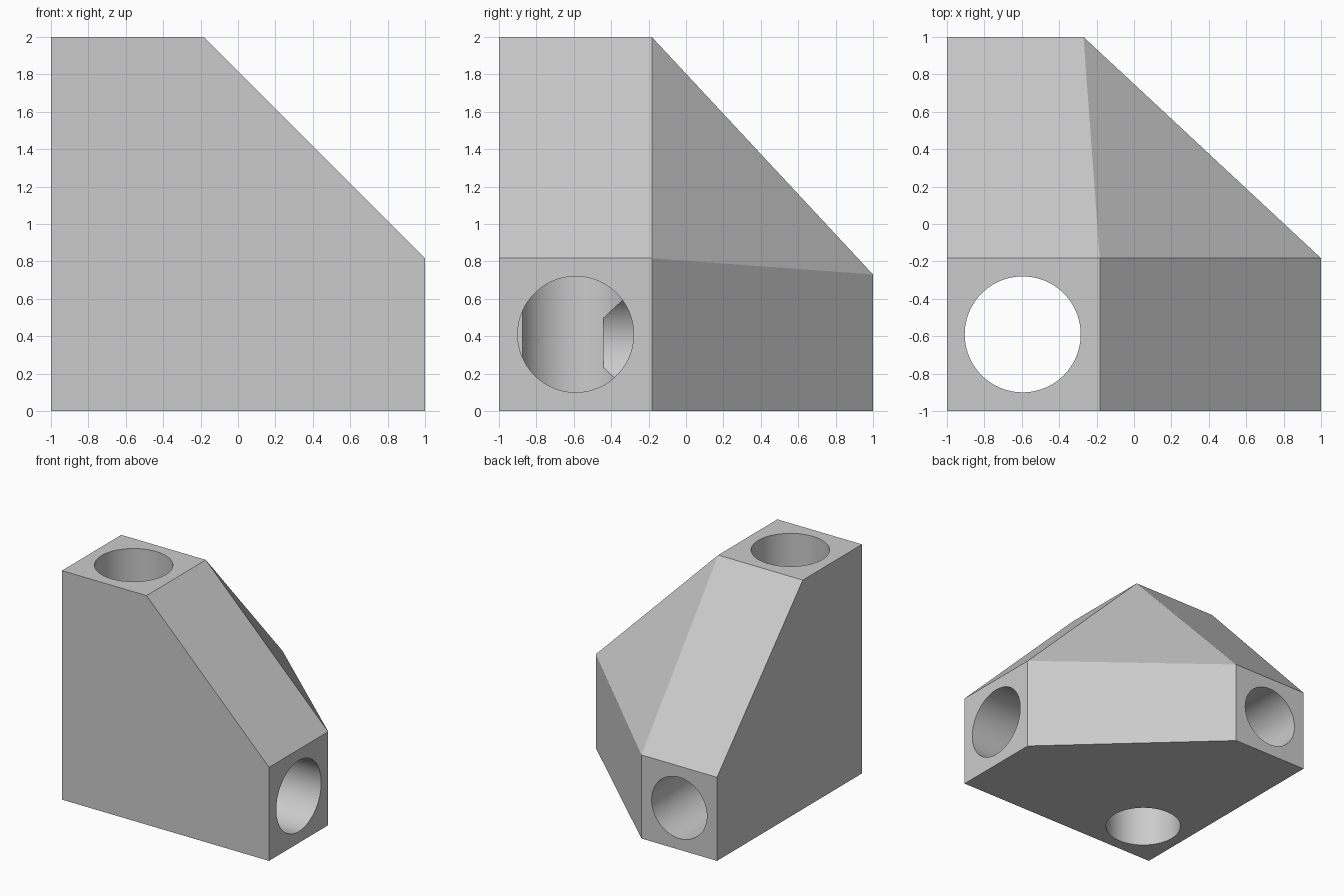
import bpy, bmesh, math
from mathutils import Vector, Matrix

cube = bpy.data.objects.get("Cube")
if cube:
    bpy.data.objects.remove(cube, do_unlink=True)

# Plain grey material
grey = bpy.data.materials.new("plain grey")
grey.use_nodes = True
colour = (0.6, 0.6, 0.6, 1)
grey.diffuse_color = colour
grey.node_tree.nodes["Principled BSDF"].inputs["Base Color"].default_value = colour


def add_object(name, bm):
    mesh = bpy.data.meshes.new(name)
    bm.to_mesh(mesh)
    bm.free()
    mesh.materials.append(grey)
    obj = bpy.data.objects.new(name, mesh)
    bpy.context.collection.objects.link(obj)
    return obj


def bore(name, start, end, radius):
    """Cylindrical cutter running between two points."""
    start, end = Vector(start), Vector(end)
    axis = end - start
    place = Matrix.Translation((start + end) / 2) @ axis.to_track_quat('Z', 'Y').to_matrix().to_4x4()
    bm = bmesh.new()
    bmesh.ops.create_cone(bm, cap_ends=True, segments=96, radius1=radius,
                          radius2=radius, depth=axis.length, matrix=place)
    obj = add_object(name, bm)
    obj.hide_render = True
    return obj


# Corner block: hull around the three square arm ends and the corner
arm = -0.183      # inner edge of the top and side arm ends
side_top = 0.817  # height of the side arm
back_x, back_top = -0.27, 0.73

corners = [(-1, -1, 0)]
corners += [(x, y, 2) for x in (-1, arm) for y in (-1, arm)]
corners += [(1, y, z) for y in (-1, arm) for z in (0, side_top)]
corners += [(x, 1, z) for x in (-1, back_x) for z in (0, back_top)]

bm = bmesh.new()
for co in corners:
    bm.verts.new(co)
bmesh.ops.convex_hull(bm, input=bm.verts)
bmesh.ops.dissolve_limit(bm, angle_limit=math.radians(0.5),
                         verts=bm.verts, edges=bm.edges)
bmesh.ops.recalc_face_normals(bm, faces=bm.faces)
block = add_object("corner_block", bm)

# Upright bore goes right through; the other two are blind and meet it
cutters = [
    bore("upright_bore", (-0.595, -0.59, -0.1), (-0.595, -0.59, 2.1), 0.31),
    bore("side_bore", (-0.47, -0.59, 0.41), (1.1, -0.59, 0.41), 0.31),
    bore("back_bore", (-0.635, -0.44, 0.365), (-0.635, 1.1, 0.365), 0.267),
]

bpy.ops.object.select_all(action='DESELECT')
block.select_set(True)
bpy.context.view_layer.objects.active = block
for cutter in cutters:
    mod = block.modifiers.new(cutter.name, 'BOOLEAN')
    mod.operation = 'DIFFERENCE'
    mod.solver = 'EXACT'
    mod.object = cutter
    bpy.ops.object.modifier_apply(modifier=mod.name)
for cutter in cutters:
    bpy.data.objects.remove(cutter, do_unlink=True)

# Smooth bore walls, crisp block edges
bpy.ops.object.shade_smooth_by_angle(angle=math.radians(20))
